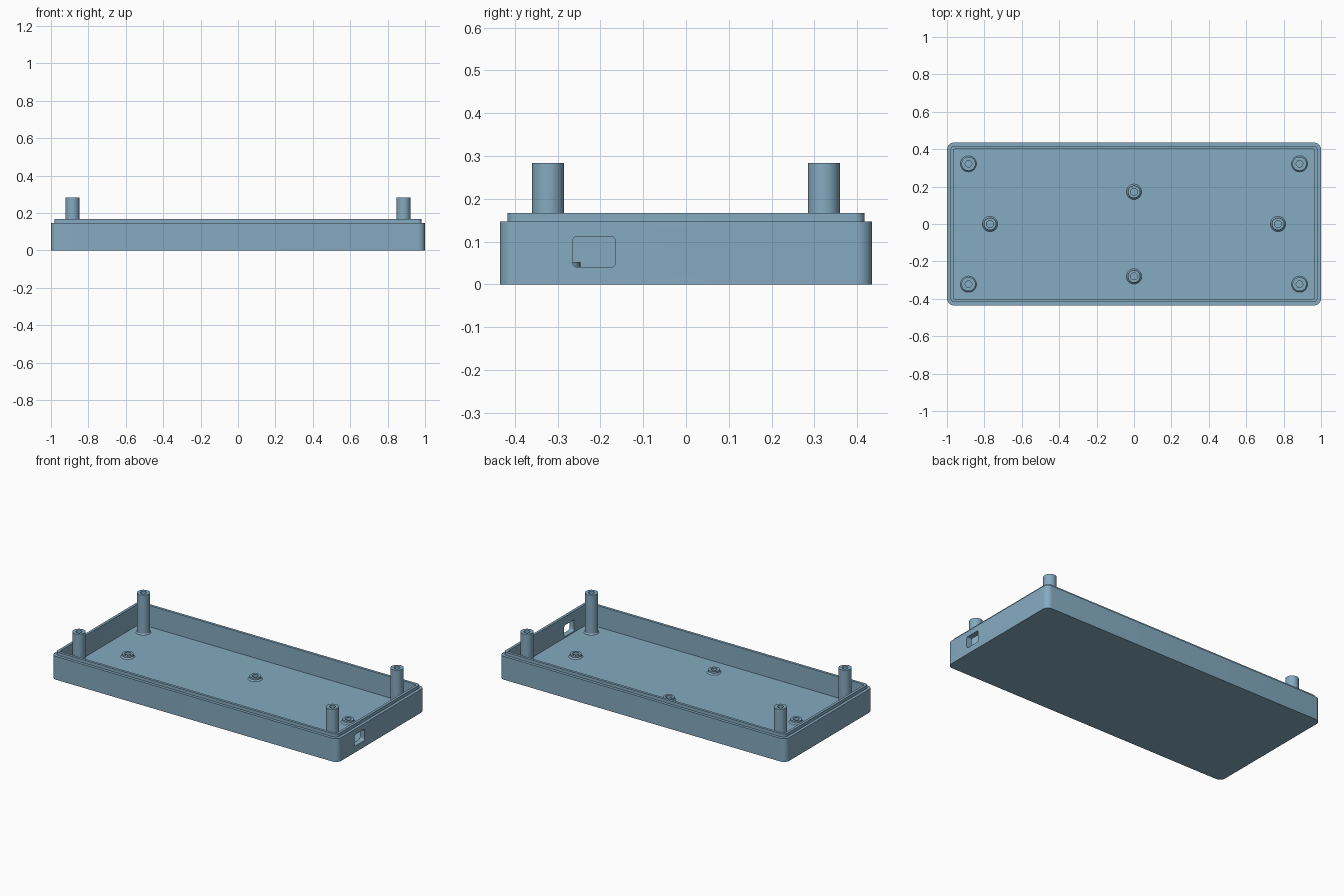
import bpy, bmesh, math

if "Cube" in bpy.data.objects:
    bpy.data.objects.remove(bpy.data.objects["Cube"])

FLOOR = 0.033      # floor thickness
HX, HY = 1.0, 0.435

mat = bpy.data.materials.new("dusty blue")
mat.diffuse_color = (0.235, 0.405, 0.53, 1)
mat.use_nodes = True
mat.node_tree.nodes["Principled BSDF"].inputs["Base Color"].default_value = mat.diffuse_color


def finish(name, bm, smooth=True):
    bmesh.ops.recalc_face_normals(bm, faces=bm.faces)
    me = bpy.data.meshes.new(name)
    bm.to_mesh(me)
    bm.free()
    me.materials.append(mat)
    ob = bpy.data.objects.new(name, me)
    bpy.context.collection.objects.link(ob)
    if smooth:
        shade(ob)
    return ob


def shade(ob):
    bpy.ops.object.select_all(action='DESELECT')
    ob.select_set(True)
    bpy.context.view_layer.objects.active = ob
    bpy.ops.object.shade_smooth_by_angle(angle=math.radians(30))


def rounded_rect(hx, hy, r, n=8):
    """Outline of a rounded rectangle, counter-clockwise."""
    pts = []
    for k, (sx, sy) in enumerate([(1, 1), (-1, 1), (-1, -1), (1, -1)]):
        for i in range(n + 1):
            a = math.pi / 2 * (k + i / n)
            pts.append((sx * (hx - r) + r * math.cos(a),
                        sy * (hy - r) + r * math.sin(a)))
    return pts


def loft(bm, loops):
    """Bridge matching closed outlines and cap both ends."""
    rings = [[bm.verts.new(p) for p in loop] for loop in loops]
    for a, b in zip(rings, rings[1:]):
        for i in range(len(a)):
            j = (i + 1) % len(a)
            bm.faces.new((a[i], a[j], b[j], b[i]))
    bm.faces.new(rings[0][::-1])
    bm.faces.new(rings[-1])


# Tray: outer wall, stepped lip, inner wall and floor as (inset, corner radius, z)
steps = [(0, 0.036, 0), (0, 0.036, 0.147), (0.018, 0.022, 0.147),
         (0.018, 0.022, 0.167), (0.034, 0.010, 0.167), (0.034, 0.010, FLOOR)]
bm = bmesh.new()
loft(bm, [[(x, y, z) for x, y in rounded_rect(HX - d, HY - d, r)]
          for d, r, z in steps])
tray = finish("tray", bm, smooth=False)

# Connector port cut through the right wall
bm = bmesh.new()
port = rounded_rect(0.05, 0.036, 0.011, 5)
loft(bm, [[(x, y - 0.215, z + 0.076) for y, z in port] for x in (0.93, 1.05)])
cutter = finish("port_cutter", bm, smooth=False)
mod = tray.modifiers.new("port", 'BOOLEAN')
mod.operation = 'DIFFERENCE'
mod.solver = 'EXACT'
mod.object = cutter
bpy.context.view_layer.objects.active = tray
tray.select_set(True)
bpy.ops.object.modifier_apply(modifier=mod.name)
bpy.data.objects.remove(cutter, do_unlink=True)
shade(tray)


def boss(name, x, y, r, r_base, flare, top, hole, hole_z):
    """Hollow round post with a flared foot."""
    profile = [(r_base, FLOOR), (r, FLOOR + flare), (r, top),
               (hole, top), (hole, hole_z)]
    n = 32
    bm = bmesh.new()
    loft(bm, [[(x + q * math.cos(2 * math.pi * i / n),
                y + q * math.sin(2 * math.pi * i / n), z) for i in range(n)]
              for q, z in profile])
    finish(name, bm)


# Tall corner posts
for sx in (-1, 1):
    for sy in (-1, 1):
        boss("corner_post", sx * 0.885, sy * 0.322, 0.0375, 0.043, 0.008,
             0.283, 0.018, FLOOR + 0.002)

# Low board standoffs
for x, y in [(-0.77, 0), (0.77, 0), (0, 0.172), (0, -0.28)]:
    boss("standoff", x, y, 0.033, 0.041, 0.008, 0.052, 0.018, FLOOR + 0.002)
